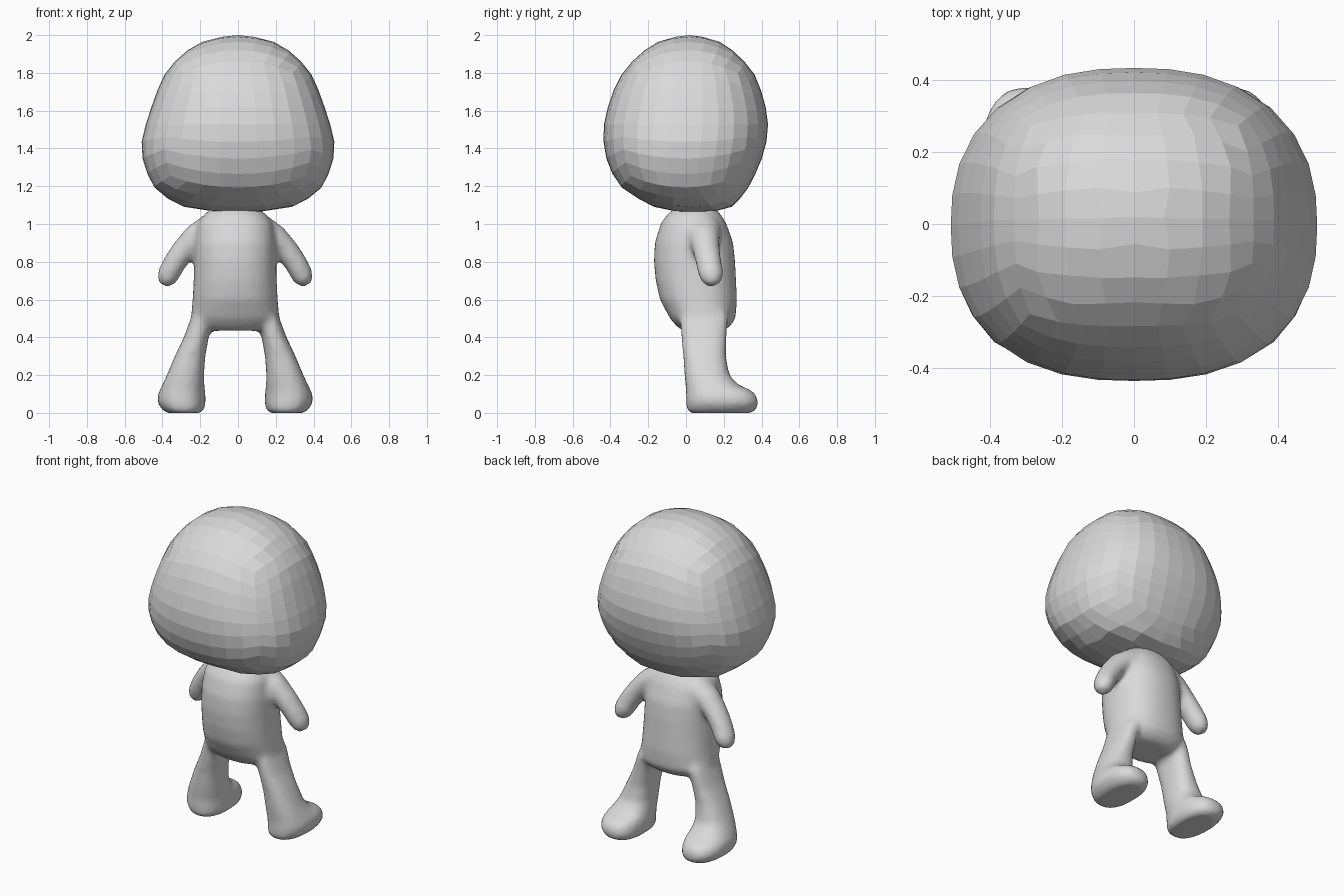
import bpy, bmesh, math
from mathutils import Vector

if "Cube" in bpy.data.objects:
    bpy.data.objects.remove(bpy.data.objects["Cube"])

grey = bpy.data.materials.new("plain grey")
grey.diffuse_color = (0.7, 0.7, 0.7, 1)
grey.use_nodes = True
grey.node_tree.nodes["Principled BSDF"].inputs["Base Color"].default_value = grey.diffuse_color


def finish(bm, name):
    bmesh.ops.recalc_face_normals(bm, faces=bm.faces)
    mesh = bpy.data.meshes.new(name)
    bm.to_mesh(mesh)
    bm.free()
    mesh.materials.append(grey)
    obj = bpy.data.objects.new(name, mesh)
    bpy.context.collection.objects.link(obj)
    return obj


def oval(c, s, n):
    """Scale that turns a unit circle direction into a rounded square."""
    return (abs(c) ** n + abs(s) ** n) ** (-1 / n)


def loft(bm, rings, n=2.0, segs=24):
    """Closed tube through rings of (centre, half axis a, half axis b)."""
    loops = []
    for centre, a, b in rings:
        loop = []
        for i in range(segs):
            t = 2 * math.pi * i / segs
            c, s = math.cos(t), math.sin(t)
            k = oval(c, s, n)
            loop.append(bm.verts.new(centre + a * c * k + b * s * k))
        loops.append(loop)
    for p, q in zip(loops, loops[1:]):
        for i in range(segs):
            j = (i + 1) % segs
            bm.faces.new((p[i], p[j], q[j], q[i]))
    bm.faces.new(loops[0][::-1])
    bm.faces.new(loops[-1])


def level_rings(rows, side=1):
    """Horizontal rings from rows of z, x min, x max, y min, y max."""
    return [(Vector((side * (x0 + x1) / 2, (y0 + y1) / 2, z)),
             Vector(((x1 - x0) / 2, 0, 0)), Vector((0, (y1 - y0) / 2, 0)))
            for z, x0, x1, y0, y1 in rows]


def arm_rings(rows, side):
    """Rings square to a path with rows of x, y, z, radius."""
    pts = [Vector((side * x, y, z)) for x, y, z, r in rows]
    rings = []
    for i, p in enumerate(pts):
        t = (pts[min(i + 1, len(pts) - 1)] - pts[max(i - 1, 0)]).normalized()
        a = t.cross(Vector((0, 1, 0))).normalized()
        r = rows[i][3]
        rings.append((p, a * r, t.cross(a) * r * 1.12))
    return rings


# Head: faceted cube-sphere fitted to a z, half width, y min, y max profile
HEAD = [(1.055, 0, .05, .05), (1.07, .18, -.1, .2), (1.1, .33, -.2, .26),
        (1.2, .45, -.35, .335), (1.3, .495, -.41, .385), (1.4, .517, -.435, .42),
        (1.5, .497, -.44, .437), (1.6, .465, -.42, .427), (1.7, .43, -.387, .40),
        (1.8, .385, -.337, .36), (1.9, .30, -.25, .275), (1.97, .18, -.14, .17),
        (1.988, .11, -.08, .11), (2.0, 0, .02, .02)]


def head_profile(z):
    for p, q in zip(HEAD, HEAD[1:]):
        if z <= q[0]:
            f = max(0, (z - p[0]) / (q[0] - p[0]))
            return [a + (b - a) * f for a, b in zip(p[1:], q[1:])]
    return HEAD[-1][1:]


bm = bmesh.new()
bmesh.ops.create_cube(bm, size=2)
bmesh.ops.subdivide_edges(bm, edges=bm.edges[:], cuts=7, use_grid_fill=True)
for v in bm.verts:
    u = Vector([math.tan(c * math.pi / 4) for c in v.co]).normalized()
    z = 1.5275 + 0.4725 * u.z
    w, y0, y1 = head_profile(z)
    h = math.hypot(u.x, u.y)
    c, s = (u.x / h, u.y / h) if h > 1e-5 else (1, 0)
    k = oval(c, s, 2.45)
    v.co = (w * c * k, (y0 + y1) / 2 + (y1 - y0) / 2 * s * k, z)
finish(bm, "head")

# Body: torso, arms and legs blended into one skin
TORSO = [(.435, -.15, .15, -.02, .2), (.46, -.21, .21, -.05, .235),
         (.5, -.235, .235, -.085, .262), (.6, -.225, .225, -.138, .27),
         (.7, -.22, .22, -.16, .265), (.8, -.217, .217, -.17, .26),
         (.9, -.215, .215, -.165, .25), (1.0, -.2, .2, -.135, .215),
         (1.05, -.165, .165, -.1, .185), (1.085, -.12, .12, -.06, .15)]
LEG = [(.6, .07, .2, -.03, .2), (.5, .12, .235, -.035, .225),
       (.4, .14, .272, -.025, .215), (.3, .158, .32, -.015, .212),
       (.2, .165, .362, -.008, .23), (.15, .163, .385, -.003, .275),
       (.12, .16, .4, 0, .345), (.09, .157, .412, 0, .375),
       (.05, .157, .41, 0, .385), (.015, .165, .385, .004, .37),
       (-.001, .185, .36, .02, .34)]
ARM = [(.06, .09, .97, .09), (.14, .09, .965, .086), (.21, .097, .925, .073),
       (.27, .107, .865, .064), (.32, .12, .795, .061), (.352, .133, .735, .059),
       (.367, .138, .7, .049), (.376, .14, .675, .025)]

bm = bmesh.new()
loft(bm, level_rings(TORSO), 2.3, 32)
for side in (-1, 1):
    loft(bm, level_rings(LEG, side), 2.4)
    loft(bm, arm_rings(ARM, side))
body = finish(bm, "body")
body.location.x = -0.015

remesh = body.modifiers.new("blend", 'REMESH')
remesh.mode = 'VOXEL'
remesh.voxel_size = 0.016
remesh.use_smooth_shade = True
smooth = body.modifiers.new("soften", 'SMOOTH')
smooth.factor = 0.5
smooth.iterations = 8
